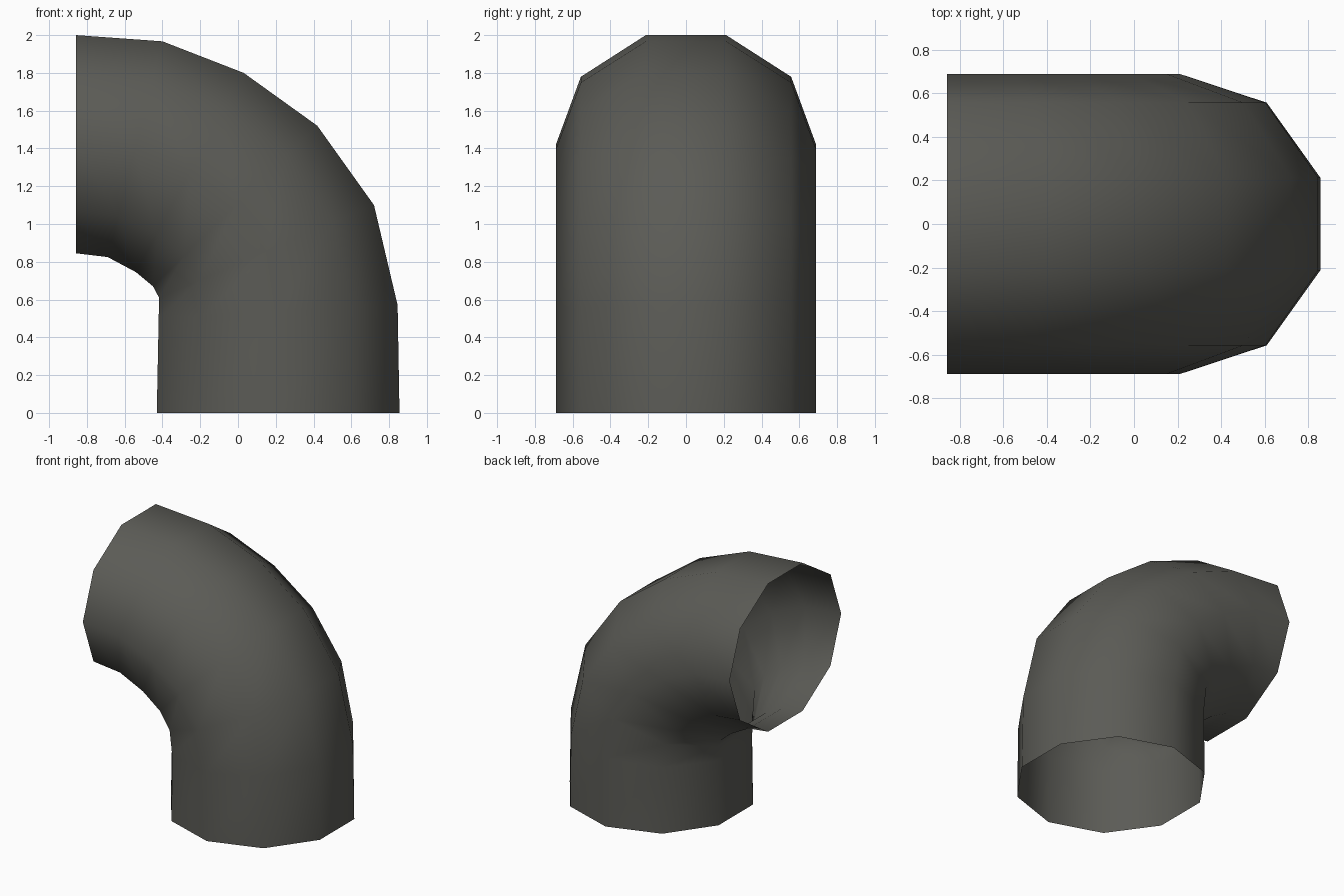
import bpy, bmesh, math
from mathutils import Vector

if "Cube" in bpy.data.objects:
    bpy.data.objects.remove(bpy.data.objects["Cube"])

SIDES = 10
HALF_DEPTH = 0.688

# Each ring of the elbow: outer (x, z) and inner (x, z) seen from the front
RINGS = [
    ((0.855, 0.0), (-0.43, 0.0)),
    ((0.845, 0.57), (-0.42, 0.50)),
    ((0.72, 1.10), (-0.418, 0.61)),
    ((0.42, 1.52), (-0.45, 0.67)),
    ((0.03, 1.80), (-0.54, 0.745)),
    ((-0.40, 1.967), (-0.69, 0.825)),
    ((-0.858, 2.0), (-0.858, 0.845)),
]

grey = bpy.data.materials.new("dark grey")
grey.diffuse_color = (0.105, 0.105, 0.093, 1)
grey.use_nodes = True
grey.node_tree.nodes["Principled BSDF"].inputs["Base Color"].default_value = grey.diffuse_color

# Open ten-sided pipe, lofted through the rings
bm = bmesh.new()
loops = []
for outer, inner in RINGS:
    o = Vector((outer[0], 0, outer[1]))
    i = Vector((inner[0], 0, inner[1]))
    mid, half = (o + i) / 2, (o - i) / 2
    half /= math.cos(math.pi / SIDES)
    loop = []
    for k in range(SIDES):
        a = math.tau * (k + 0.5) / SIDES
        loop.append(bm.verts.new(mid + half * math.cos(a) + Vector((0, HALF_DEPTH * math.sin(a), 0))))
    loops.append(loop)
for lower, upper in zip(loops, loops[1:]):
    for k in range(SIDES):
        n = (k + 1) % SIDES
        bm.faces.new((lower[k], lower[n], upper[n], upper[k])).smooth = True

mesh = bpy.data.meshes.new("pipe_elbow")
bm.to_mesh(mesh)
bm.free()
mesh.materials.append(grey)
pipe = bpy.data.objects.new("pipe_elbow", mesh)
bpy.context.collection.objects.link(pipe)
